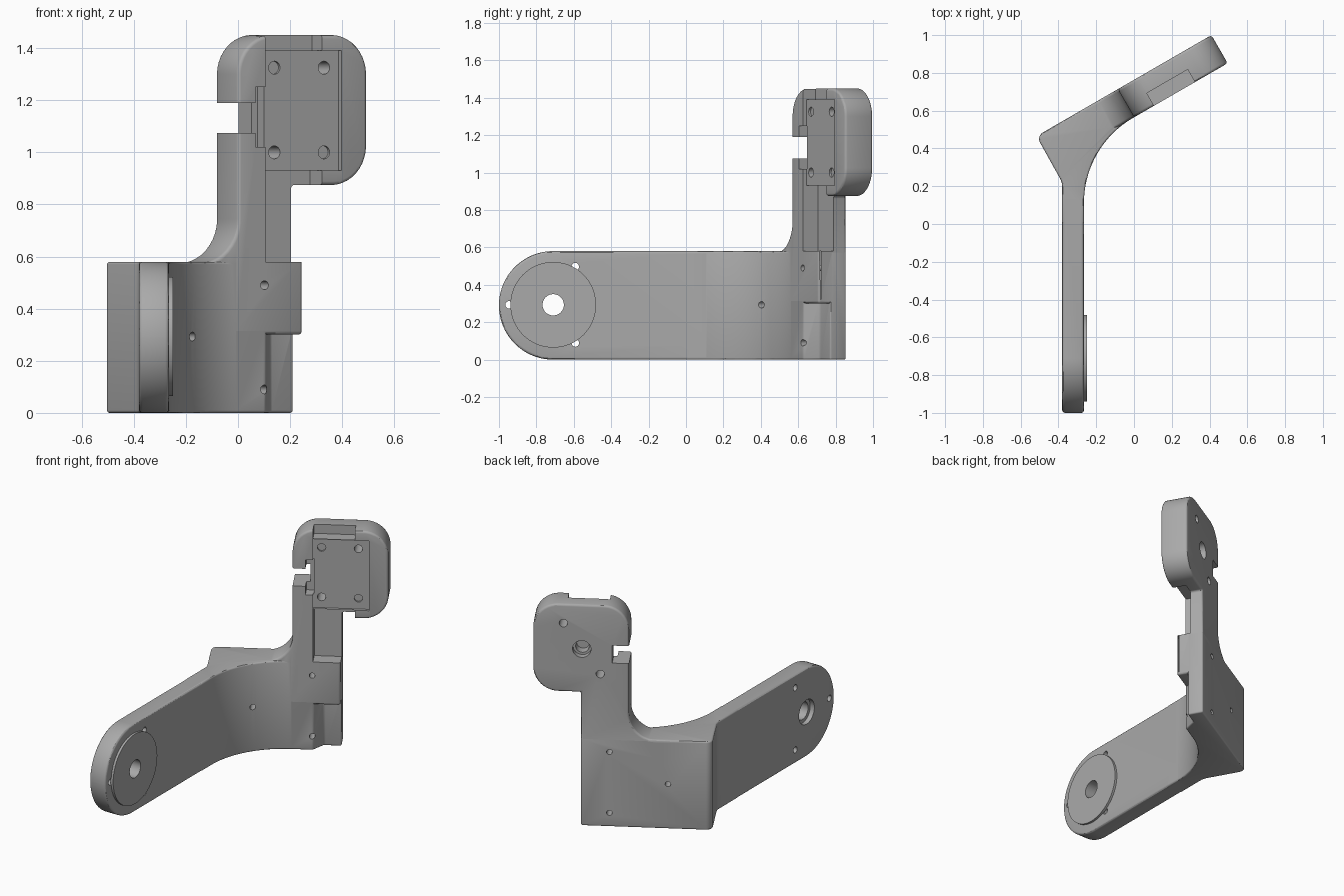
import bpy, bmesh, math
from mathutils import Vector

cube = bpy.data.objects.get("Cube")
if cube:
    bpy.data.objects.remove(cube)

grey = bpy.data.materials.new("plain grey")
grey.use_nodes = True
colour = (0.4, 0.4, 0.4, 1)
grey.diffuse_color = colour
grey.node_tree.nodes["Principled BSDF"].inputs["Base Color"].default_value = colour

# Frames: plan is (x, y, z), side is (y, z, x), plate is (along, z, depth) on the angled plate
CORNER = Vector((0.41, 1.0, 0))
ALONG = Vector((-math.cos(math.pi / 6), -0.5, 0))
DEPTH = Vector((0.5, -math.cos(math.pi / 6), 0))


def plan(p, q, h):
    return Vector((p, q, h))


def side(p, q, h):
    return Vector((h, p, q))


def plate(p, q, h):
    return CORNER + ALONG * p + DEPTH * h + Vector((0, 0, q))


def on_plate(s, d):
    return tuple(plate(s, 0, d).xy)


def rounded(points, steps=12):
    """Polygon whose corners (p, q, radius) are replaced by arcs."""
    out = []
    for i, corner in enumerate(points):
        here = Vector(corner[:2])
        r = corner[2] if len(corner) > 2 else 0
        if r == 0:
            out.append(here)
            continue
        u = (Vector(points[i - 1][:2]) - here).normalized()
        v = (Vector(points[(i + 1) % len(points)][:2]) - here).normalized()
        half = u.angle(v) / 2
        centre = here + (u + v).normalized() * r / math.sin(half)
        t = r / math.tan(half)
        a, b = here + u * t - centre, here + v * t - centre
        for k in range(steps + 1):
            f = k / steps
            out.append(centre + (a * (1 - f) + b * f).normalized() * r)
    return out


def rect(p0, p1, q0, q1):
    return [(p0, q0), (p1, q0), (p1, q1), (p0, q1)]


def circle(p, q, r, n=40):
    return [(p + r * math.cos(math.tau * k / n), q + r * math.sin(math.tau * k / n)) for k in range(n)]


def prism(name, points, frame, start, end, bevel=0):
    bm = bmesh.new()
    low = [bm.verts.new(frame(p[0], p[1], start)) for p in points]
    high = [bm.verts.new(frame(p[0], p[1], end)) for p in points]
    bm.faces.new(low)
    bm.faces.new(high)
    n = len(points)
    for i in range(n):
        j = (i + 1) % n
        bm.faces.new((low[i], low[j], high[j], high[i]))
    bmesh.ops.recalc_face_normals(bm, faces=bm.faces)
    mesh = bpy.data.meshes.new(name)
    bm.to_mesh(mesh)
    bm.free()
    mesh.materials.append(grey)
    ob = bpy.data.objects.new(name, mesh)
    bpy.context.collection.objects.link(ob)
    if bevel:
        mod = ob.modifiers.new("edge rounding", 'BEVEL')
        mod.width, mod.segments = bevel, 3
        mod.limit_method, mod.angle_limit = 'ANGLE', math.radians(35)
        apply(ob, mod)
    return ob


def apply(ob, mod):
    bpy.context.view_layer.objects.active = ob
    bpy.ops.object.modifier_apply(modifier=mod.name)


def combine(target, tool, operation='DIFFERENCE'):
    mod = target.modifiers.new("combine", 'BOOLEAN')
    mod.operation, mod.object, mod.solver = operation, tool, 'EXACT'
    apply(target, mod)
    bpy.data.objects.remove(tool)


def cut(target, points, frame, start, end):
    combine(target, prism("cutter", points, frame, start, end))


# Arm with a round end
arm_x0, arm_x1, height = -0.38, -0.265, 0.58
body = prism("bracket", rounded([(-1, 0, 0.289), (0.12, 0), (0.12, height), (-1, height, 0.289)], 20),
             side, arm_x0, arm_x1, 0.014)

# Knuckle that turns the arm into the angled plate
knuckle = prism("knuckle", rounded([
    (arm_x1, 0), (arm_x1, 0.412, 0.52), on_plate(0.45, 0.172), on_plate(0.39, 0.1),
    on_plate(0.285, 0.1), on_plate(0.285, 0), (*on_plate(1.07, 0), 0.04),
    (arm_x0, 0.22, 0.1), (arm_x0, 0)], 20), plan, 0, height, 0.01)
combine(body, knuckle, 'UNION')

# Neck and rounded head on the plate
neck_head = prism("neck_head", rounded([
    (0, 1.45, 0.15), (0.572, 1.45, 0.15), (0.572, 0.575, 0.17), (0.8, 0.575), (0.8, 0.3),
    (0.285, 0.3), (0.285, 0.875), (0, 0.875, 0.15)]), plate, 0, 0.172, 0.014)
combine(body, neck_head, 'UNION')

# Head pocket, top notch, neck recess, side slot and its inner channel
for bounds, start in (((0.115, 0.45, 0.93, 1.39), 0.152), ((0.2, 0.45, 1.39, 1.6), 0.095),
                      ((0.2, 0.45, height, 0.93), 0.08), ((0.472, 0.7, 1.075, 1.19), -0.1),
                      ((0.445, 0.495, 1.02, 1.25), 0.1)):
    cut(body, rect(*bounds), plate, start, 0.3)

# Holes in the head: two through, two blind, and a stepped one from the back
for s, z, start in ((0.18, 1.325, -0.1), (0.4, 1.0, -0.1), (0.4, 1.325, 0.14), (0.18, 1.0, 0.14)):
    cut(body, circle(s, z, 0.025, 24), plate, start, 0.3)
cut(body, circle(0.29, 1.16, 0.055), plate, -0.1, 0.04)
cut(body, circle(0.29, 1.16, 0.04), plate, 0.02, 0.1)

# Screw holes through the knuckle
for s, z in ((0.455, 0.09), (0.455, 0.49), (0.805, 0.293)):
    cut(body, circle(s, z, 0.017, 24), plate, -0.1, 0.5)

# Pivot bore, its counterbore and three screw holes in the arm
pivot = (-0.71, 0.293)
cut(body, circle(*pivot, 0.057), side, -0.5, -0.2)
cut(body, circle(*pivot, 0.08), side, -0.5, -0.35)
for k in range(3):
    a = math.pi / 3 + k * math.tau / 3
    cut(body, circle(pivot[0] + 0.236 * math.cos(a), pivot[1] + 0.236 * math.sin(a), 0.02, 24),
        side, -0.5, -0.2)

# Raised pivot disc
disc = prism("pivot_disc", circle(*pivot, 0.229, 72), side, arm_x1 - 0.004, -0.25)
cut(disc, circle(*pivot, 0.057), side, -0.5, -0.2)

# Smooth shading with sharp edges kept
for ob in (body, disc):
    bpy.ops.object.select_all(action='DESELECT')
    ob.select_set(True)
    bpy.context.view_layer.objects.active = ob
    bpy.ops.object.shade_smooth_by_angle(angle=math.radians(30))
